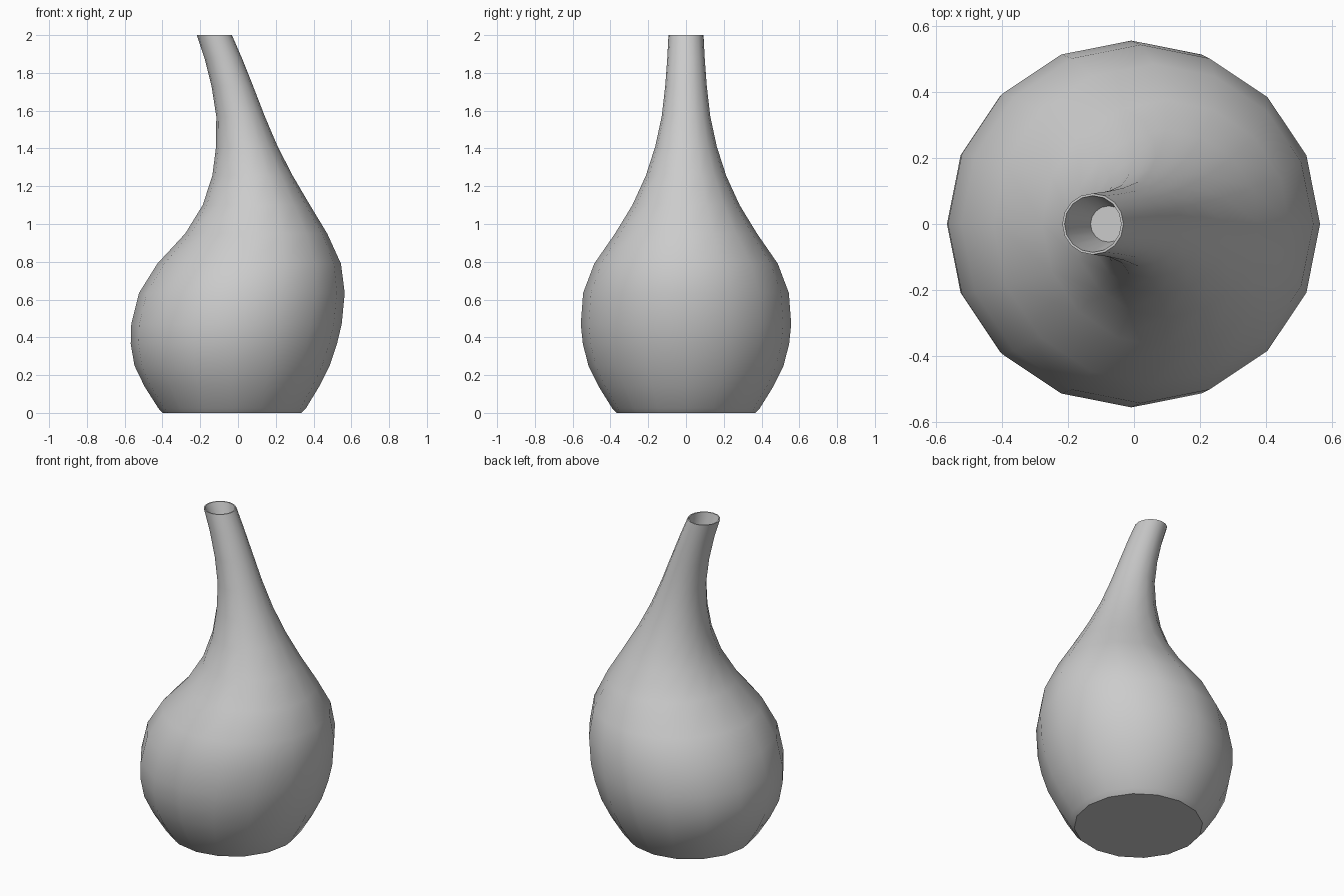
import bpy, bmesh, math

cube = bpy.data.objects.get("Cube")
if cube:
    bpy.data.objects.remove(cube, do_unlink=True)

SIDES = 16

# Flat grey finish
grey = bpy.data.materials.new("plain grey")
grey.use_nodes = True
colour = (0.6, 0.6, 0.6, 1)
grey.diffuse_color = colour
grey.node_tree.nodes["Principled BSDF"].inputs["Base Color"].default_value = colour

# Outer wall, foot to lip: height, left edge x, right edge x
outline = [
    (0.0, -0.40, 0.335), (0.025, -0.422, 0.36), (0.14, -0.495, 0.43),
    (0.25, -0.548, 0.485), (0.365, -0.568, 0.524), (0.47, -0.565, 0.549),
    (0.635, -0.524, 0.565), (0.79, -0.427, 0.545), (0.95, -0.279, 0.472),
    (1.10, -0.187, 0.381), (1.255, -0.136, 0.29), (1.41, -0.116, 0.21),
    (1.57, -0.115, 0.142), (1.73, -0.14, 0.08), (1.88, -0.178, 0.02),
    (2.0, -0.218, -0.032),
]
# Thin lip, then the shallow tapered mouth inside it
mouth = [(2.0, -0.211, -0.039), (1.82, -0.132, -0.022)]


def add_ring(bm, z, left, right):
    centre, radius = (left + right) / 2, (right - left) / 2
    angles = [math.tau * i / SIDES for i in range(SIDES)]
    return [bm.verts.new((centre + radius * math.cos(a), radius * math.sin(a), z))
            for a in angles]


# Bent-neck vase: stacked rings bridged with quads, closed at foot and mouth floor
bm = bmesh.new()
rings = [add_ring(bm, *row) for row in outline + mouth]
for low, high in zip(rings, rings[1:]):
    for i in range(SIDES):
        j = (i + 1) % SIDES
        bm.faces.new((low[i], low[j], high[j], high[i]))
bm.faces.new(rings[0][::-1])
bm.faces.new(rings[-1])

mesh = bpy.data.meshes.new("vase")
bm.to_mesh(mesh)
bm.free()
mesh.materials.append(grey)
vase = bpy.data.objects.new("vase", mesh)
bpy.context.collection.objects.link(vase)

# Smooth body with crisp foot and lip
bpy.ops.object.select_all(action='DESELECT')
vase.select_set(True)
bpy.context.view_layer.objects.active = vase
bpy.ops.object.shade_smooth_by_angle(angle=math.radians(40))
